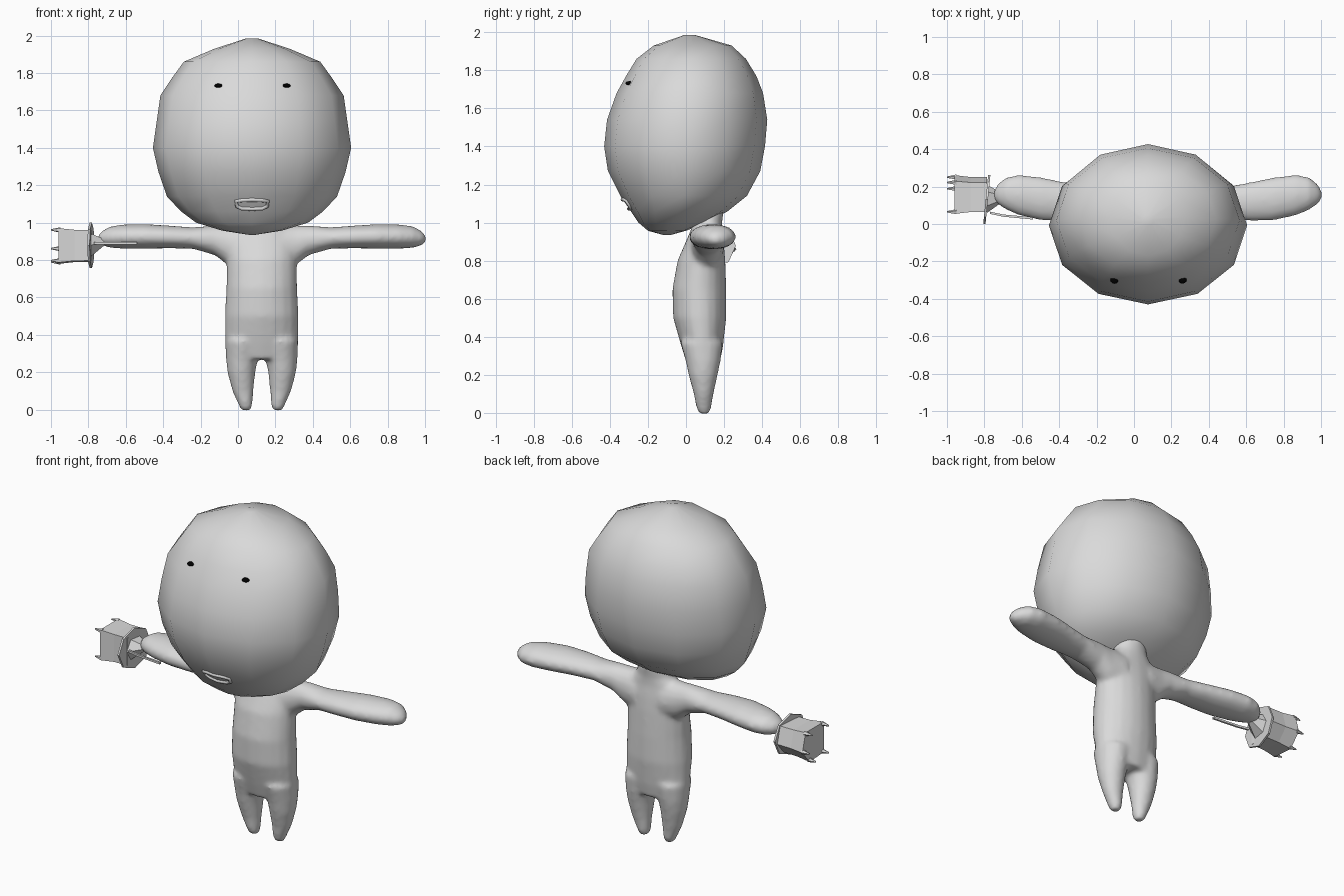
import bpy, bmesh, math
from mathutils import Vector
from mathutils.bvhtree import BVHTree

if "Cube" in bpy.data.objects:
    bpy.data.objects.remove(bpy.data.objects["Cube"])


def material(name, c):
    m = bpy.data.materials.new(name)
    m.diffuse_color = (c, c, c, 1)
    m.use_nodes = True
    m.node_tree.nodes["Principled BSDF"].inputs["Base Color"].default_value = m.diffuse_color
    return m


grey = material("light grey", 0.7)
black = material("black", 0.0)


def ellipse(n, fn):
    """n points, fn maps cos, sin to a position"""
    return [fn(math.cos(2 * math.pi * i / n), math.sin(2 * math.pi * i / n)) for i in range(n)]


def add_loft(bm, rings):
    rows = [[bm.verts.new(p) for p in r] for r in rings]
    n = len(rows[0])
    for a, b in zip(rows, rows[1:]):
        for i in range(n):
            j = (i + 1) % n
            bm.faces.new((a[i], a[j], b[j], b[i]))
    bm.faces.new(rows[0])
    bm.faces.new(rows[-1])


def finish(bm, name, mat, smooth=True):
    bmesh.ops.recalc_face_normals(bm, faces=bm.faces)
    for f in bm.faces:
        f.smooth = smooth
    me = bpy.data.meshes.new(name)
    bm.to_mesh(me)
    bm.free()
    me.materials.append(mat)
    ob = bpy.data.objects.new(name, me)
    bpy.context.collection.objects.link(ob)
    return ob


def z_ring(z, x0, x1, y0, y1, n=16):
    cx, cy, rx, ry = (x0 + x1) / 2, (y0 + y1) / 2, (x1 - x0) / 2, (y1 - y0) / 2
    return ellipse(n, lambda c, s: (cx + rx * c, cy + ry * s, z))


def x_ring(x, z0, z1, y0, y1, n=16):
    cz, cy, rz, ry = (z0 + z1) / 2, (y0 + y1) / 2, (z1 - z0) / 2, (y1 - y0) / 2
    return ellipse(n, lambda c, s: (x, cy + ry * c, cz + rz * s))


# Head: twelve-sided, smooth shaded (z, half width, front y, back y)
HX = 0.075
head_rows = [(0.935, 0.02, -0.12, -0.08), (0.957, 0.16, -0.20, 0.00), (1.0, 0.30, -0.25, 0.11),
             (1.06, 0.38, -0.29, 0.22), (1.14, 0.455, -0.345, 0.32), (1.27, 0.50, -0.41, 0.39),
             (1.40, 0.53, -0.43, 0.415), (1.54, 0.51, -0.415, 0.427), (1.68, 0.49, -0.365, 0.405),
             (1.77, 0.43, -0.315, 0.37), (1.86, 0.365, -0.26, 0.315), (1.93, 0.20, -0.17, 0.24),
             (1.985, 0.03, -0.01, 0.05)]
bm = bmesh.new()
add_loft(bm, [z_ring(z, HX - w, HX + w, a, b, 12) for z, w, a, b in head_rows])
tree = BVHTree.FromBMesh(bm)
finish(bm, "head", grey)


def on_head(x, z):
    p, nrm, _, _ = tree.ray_cast(Vector((x, -2, z)), Vector((0, 1, 0)))
    return p, (nrm if nrm.y < 0 else -nrm)


# Eyes
for name, x in (("left_eye", -0.105), ("right_eye", 0.26)):
    p, nrm = on_head(x, 1.732)
    bm = bmesh.new()
    bmesh.ops.create_uvsphere(bm, u_segments=12, v_segments=8, radius=0.022)
    ob = finish(bm, name, black)
    ob.location = p
    ob.scale = (1, 1, 0.5)
    ob.rotation_euler = nrm.to_track_quat('Z', 'Y').to_euler()

# Mouth: lip tube following a flat-topped oval on the face
outline = [(-0.085, 1.115), (-0.05, 1.12), (0, 1.122), (0.05, 1.12), (0.085, 1.115),
           (0.08, 1.088), (0.055, 1.075), (0, 1.073), (-0.055, 1.075), (-0.08, 1.088)]
cu = bpy.data.curves.new("mouth", 'CURVE')
cu.dimensions = '3D'
cu.bevel_depth = 0.011
cu.bevel_resolution = 2
sp = cu.splines.new('POLY')
sp.points.add(len(outline) - 1)
for pt, (x, z) in zip(sp.points, outline):
    pt.co = (*on_head(HX + x, z)[0], 1)
sp.use_cyclic_u = True
cu.materials.append(grey)
bpy.context.collection.objects.link(bpy.data.objects.new("mouth", cu))

# Body: torso, arms and legs blended into one smooth skin
BX = 0.127
bm = bmesh.new()
torso = [(0.27, 0.18, 0.00, 0.18), (0.35, 0.195, -0.025, 0.195), (0.5, 0.198, -0.068, 0.212),
         (0.65, 0.19, -0.072, 0.212), (0.8, 0.187, -0.045, 0.207), (0.88, 0.19, -0.01, 0.20),
         (0.95, 0.17, 0.02, 0.19), (1.0, 0.11, 0.04, 0.19), (1.07, 0.085, 0.05, 0.20)]
add_loft(bm, [z_ring(z, BX - w, BX + w, a, b, 20) for z, w, a, b in torso])
arm = [(0.08, 0.74, 0.985, 0.01, 0.20), (0.18, 0.77, 0.985, 0.03, 0.19), (0.25, 0.825, 0.985, 0.035, 0.19),
       (0.37, 0.86, 0.975, 0.025, 0.20), (0.50, 0.862, 0.985, 0.015, 0.225), (0.62, 0.86, 0.992, 0.018, 0.25),
       (0.74, 0.86, 0.99, 0.045, 0.264), (0.81, 0.865, 0.98, 0.075, 0.25), (0.855, 0.878, 0.955, 0.105, 0.215),
       (0.877, 0.895, 0.93, 0.135, 0.175)]
leg = [(-0.005, 0.06, 0.11, 0.07, 0.12), (0.02, 0.05, 0.122, 0.055, 0.132), (0.1, 0.044, 0.158, 0.04, 0.145),
       (0.2, 0.034, 0.184, 0.013, 0.167), (0.27, 0.02, 0.192, -0.002, 0.182), (0.37, 0.0, 0.196, -0.03, 0.195)]
for s in (-1, 1):
    add_loft(bm, [x_ring(BX + s * d, *r) for d, *r in arm])
    add_loft(bm, [z_ring(z, BX + s * a, BX + s * b, c, d) for z, a, b, c, d in leg])
body = finish(bm, "body", grey)
rm = body.modifiers.new("skin", 'REMESH')
rm.mode = 'VOXEL'
rm.voxel_size = 0.013
rm.use_smooth_shade = True
sm = body.modifiers.new("blend", 'SMOOTH')
sm.factor = 0.5
sm.iterations = 8

# Hand-held lantern-like block: five-sided, slightly flared
section = [(0.06, 0.965), (0.06, 0.792), (0.19, 0.785), (0.255, 0.86), (0.225, 0.965)]


def block_ring(x, k):
    return [(x, 0.155 + (y - 0.155) * k, 0.88 + (z - 0.88) * k) for y, z in section]


bm = bmesh.new()
add_loft(bm, [block_ring(-0.785, 0.95), block_ring(-0.875, 0.96), block_ring(-0.96, 1.06)])
finish(bm, "held_block", grey, False)

# Small spikes on the outer corners
bm = bmesh.new()
for _, y, z in block_ring(0, 0.95):
    add_loft(bm, [x_ring(x, z - r, z + r, y - r, y + r, 5) for x, r in ((-0.95, 0.015), (-1.0, 0.004))])
finish(bm, "block_spikes", grey, False)

# Tilted octagonal guard plate
bm = bmesh.new()
add_loft(bm, [[(x + 0.1 * (y - 0.13), y, z) for _, y, z in x_ring(x, 0.757, 1.0, 0.0, 0.262, 8)]
              for x in (-0.793, -0.781)])
finish(bm, "guard_plate", grey, False)

# Tapered neck and thin handle running into the hand
bm = bmesh.new()
add_loft(bm, [x_ring(-0.785, 0.81, 0.95, 0.06, 0.21, 6), x_ring(-0.715, 0.875, 0.915, 0.11, 0.17, 6)])
add_loft(bm, [[(x, y + c, z + d) for c, d in ((-.006, -.006), (.006, -.006), (.006, .006), (-.006, .006))]
              for x, y, z in ((-0.77, 0.06, 0.89), (-0.70, 0.045, 0.89), (-0.54, 0.03, 0.89))])
finish(bm, "handle", grey, False)
